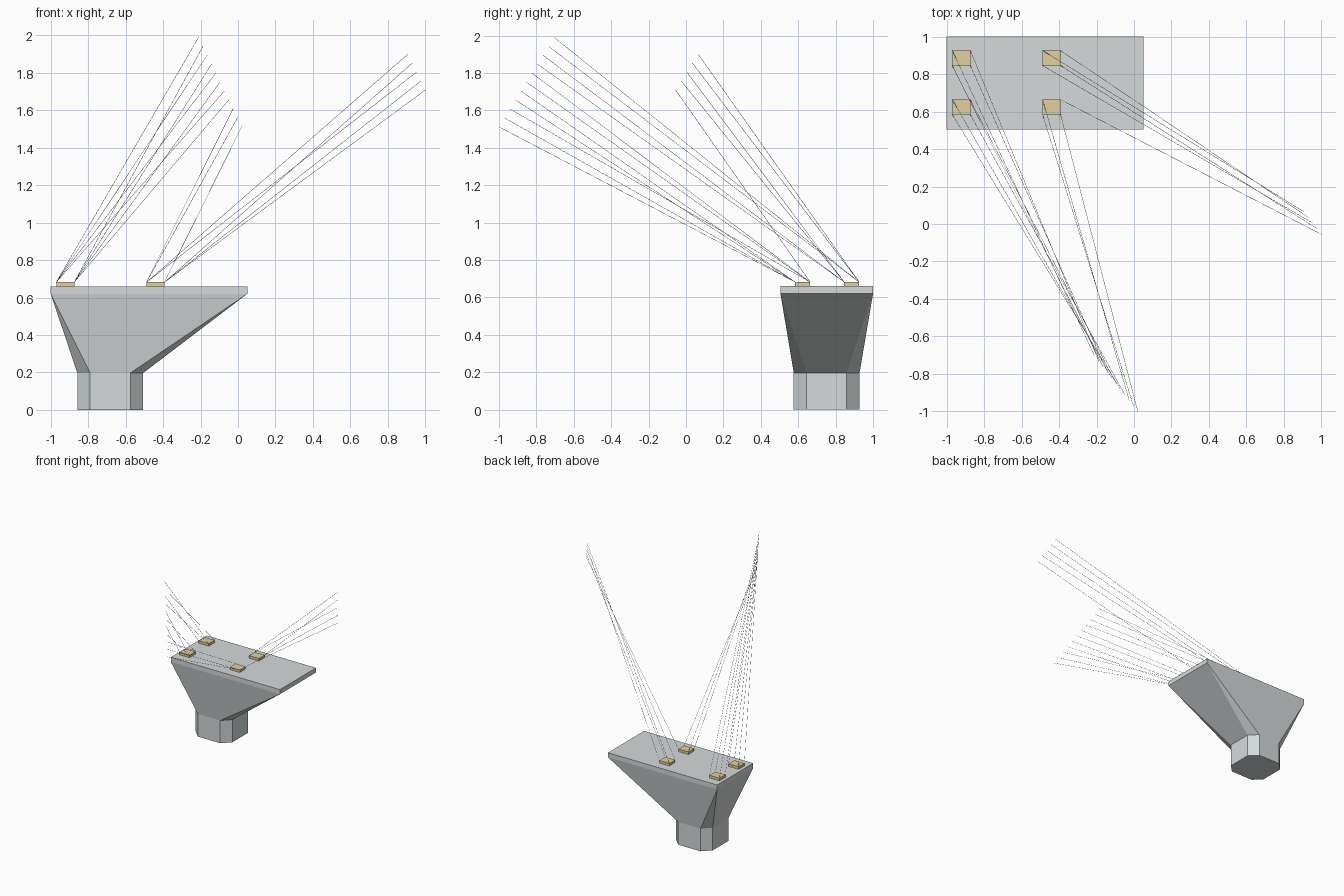
import bpy, bmesh, math
from mathutils import Vector

if "Cube" in bpy.data.objects:
    bpy.data.objects.remove(bpy.data.objects["Cube"])


def material(name, rgb):
    m = bpy.data.materials.new(name)
    m.diffuse_color = (*rgb, 1)
    m.use_nodes = True
    m.node_tree.nodes["Principled BSDF"].inputs["Base Color"].default_value = m.diffuse_color
    return m


CONCRETE = material("grey concrete", (0.66, 0.70, 0.70))
TAN = material("tan pad", (0.77, 0.63, 0.34))
STEEL = material("grey steel wire", (0.36, 0.37, 0.38))


def finish(bm, name, mat):
    bmesh.ops.recalc_face_normals(bm, faces=bm.faces)
    me = bpy.data.meshes.new(name)
    bm.to_mesh(me)
    bm.free()
    me.materials.append(mat)
    ob = bpy.data.objects.new(name, me)
    bpy.context.collection.objects.link(ob)
    return ob


def hull(name, points, mat):
    """Convex solid around the points, with coplanar triangles merged."""
    bm = bmesh.new()
    for p in points:
        bm.verts.new(p)
    bmesh.ops.convex_hull(bm, input=bm.verts[:])
    bmesh.ops.dissolve_limit(bm, angle_limit=0.005, verts=bm.verts[:], edges=bm.edges[:])
    return finish(bm, name, mat)


def rect(x0, x1, y0, y1, z):
    return [(x, y, z) for x in (x0, x1) for y in (y0, y1)]


def octagon(z, cx=-0.682, cy=0.752, r=0.176, f=0.107):
    return [(cx + sx * a, cy + sy * b, z)
            for a, b in ((r, f), (f, r)) for sx in (-1, 1) for sy in (-1, 1)]


# Pier: octagonal column, flared head and rectangular cap slab
SLAB = (-1.0, 0.05, 0.505, 1.0)
hull("column", octagon(0) + octagon(0.197), CONCRETE)
hull("flared_head", octagon(0.197) + rect(*SLAB, 0.62), CONCRETE)
hull("cap_slab", rect(*SLAB, 0.62) + rect(*SLAB, 0.66), CONCRETE)

# Four bearing pads; keep the corners of each as wire anchors
PX, PY, TOP = (-0.97, -0.488), (0.846, 0.584), 0.682
W, D = 0.096, 0.08
corners = {}
for i, x in enumerate(PX):
    for j, y in enumerate(PY):
        r = (x, x + W, y, y + D)
        hull(f"bearing_pad_{i}{j}", rect(*r, 0.66) + rect(*r, TOP), TAN)
        corners[i, j] = [Vector((x + a * W, y + b * D, TOP))
                         for a, b in ((0, 1), (1, 1), (0, 0), (1, 0))]


def wires(name, starts, first, last, radius=0.001, sides=6):
    """Hair-thin rods from the anchors to evenly spaced free ends."""
    bm = bmesh.new()
    first, last = Vector(first), Vector(last)
    for k, a in enumerate(starts):
        b = first.lerp(last, k / (len(starts) - 1))
        u = (b - a).orthogonal().normalized()
        v = (b - a).normalized().cross(u)
        offs = [radius * (math.cos(t) * u + math.sin(t) * v)
                for t in (math.tau * s / sides for s in range(sides))]
        lo = [bm.verts.new(a + o) for o in offs]
        hi = [bm.verts.new(b + o) for o in offs]
        for s in range(sides):
            t = (s + 1) % sides
            bm.faces.new((lo[s], lo[t], hi[t], hi[s]))
        bm.faces.new(lo)
        bm.faces.new(hi)
    finish(bm, name, STEEL)


# Long bundle towards the front, short bundle towards the right
c = corners[1, 1]
wires("front_wires", corners[0, 0] + corners[0, 1] + [c[0], c[2], c[3]],
      (-0.21, -0.705, 1.99), (0.02, -1.0, 1.512))
wires("right_wires", corners[1, 0] + [c[1]],
      (0.908, 0.065, 1.90), (1.0, -0.055, 1.708))
